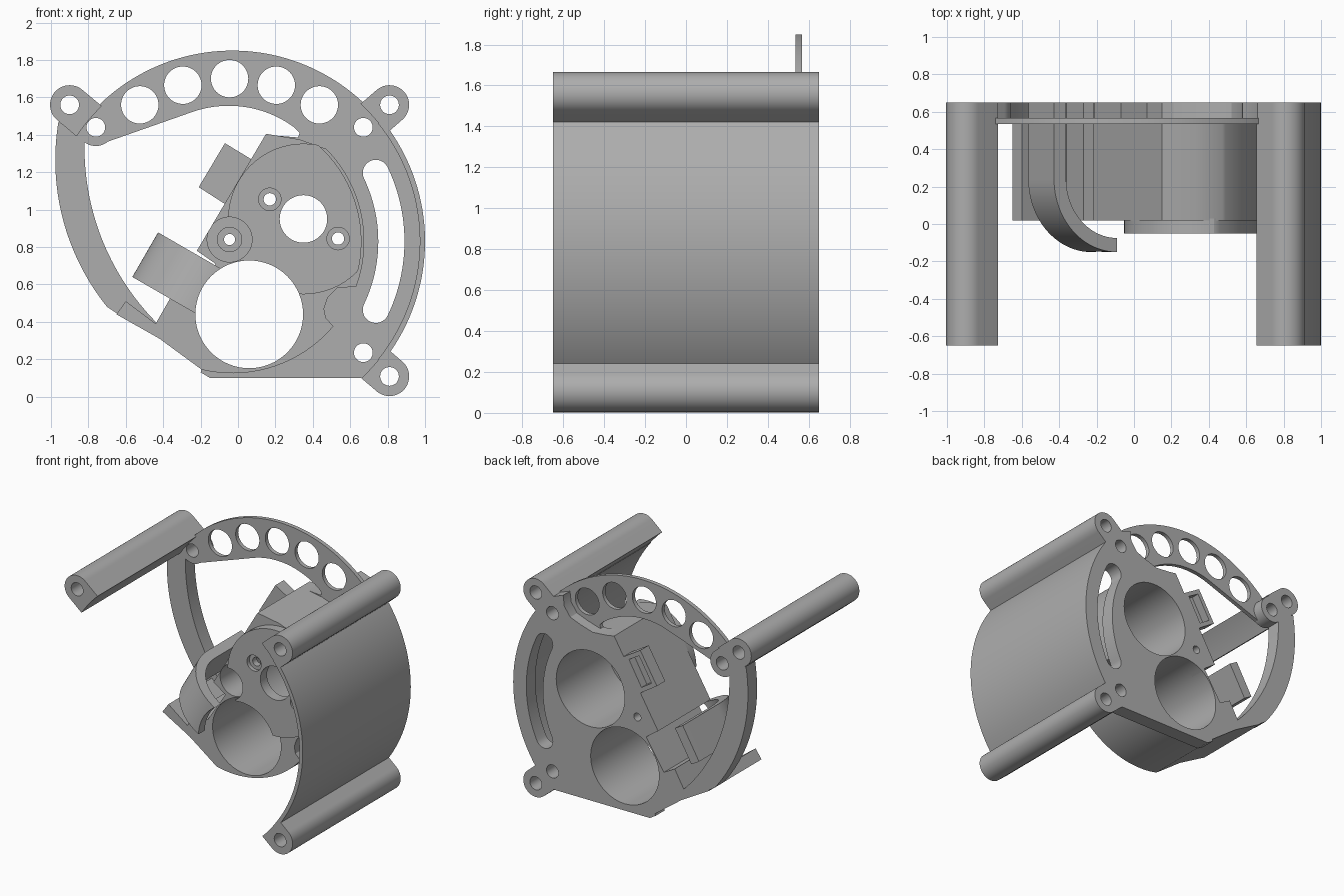
import bpy, bmesh, math
from math import cos, sin, radians, atan2, degrees

cube = bpy.data.objects.get("Cube")
if cube:
    bpy.data.objects.remove(cube, do_unlink=True)

grey = bpy.data.materials.new("plain grey")
grey.use_nodes = True
TONE = (0.42, 0.42, 0.42, 1)
grey.diffuse_color = TONE
grey.node_tree.nodes["Principled BSDF"].inputs["Base Color"].default_value = TONE

RING = (-0.03, 0.83)      # centre of the round housing in x, z
BACK = 0.65
PLATE = 0.54
parts = []


def arc(c, r, a0, a1, n=32):
    """Points on an arc, angles in degrees."""
    return [(c[0] + r * cos(radians(a0 + (a1 - a0) * i / n)),
             c[1] + r * sin(radians(a0 + (a1 - a0) * i / n))) for i in range(n + 1)]


def circle(c, r, n=64):
    return arc(c, r, 0, 360, n)[:-1]


def arc_through(p, q, s, n=32):
    """Arc from p to s passing through q."""
    (ax, ay), (bx, by), (cx, cy) = p, q, s
    d = 2 * (ax * (by - cy) + bx * (cy - ay) + cx * (ay - by))
    a, b, c = ax * ax + ay * ay, bx * bx + by * by, cx * cx + cy * cy
    o = ((a * (by - cy) + b * (cy - ay) + c * (ay - by)) / d,
         (a * (cx - bx) + b * (ax - cx) + c * (bx - ax)) / d)
    a0 = degrees(atan2(ay - o[1], ax - o[0]))
    a1 = degrees(atan2(cy - o[1], cx - o[0]))
    a1 = a0 + (a1 - a0 + 180) % 360 - 180
    return arc(o, math.dist(o, p), a0, a1, n)


def capsule(p, q, r):
    a = degrees(atan2(q[1] - p[1], q[0] - p[0]))
    return arc(p, r, a + 90, a + 270) + arc(q, r, a - 90, a + 90)


def solid(name, points, vector):
    bm = bmesh.new()
    face = bm.faces.new([bm.verts.new(p) for p in points])
    out = bmesh.ops.extrude_face_region(bm, geom=[face])
    moved = [v for v in out["geom"] if isinstance(v, bmesh.types.BMVert)]
    bmesh.ops.translate(bm, vec=vector, verts=moved)
    bmesh.ops.recalc_face_normals(bm, faces=bm.faces)
    mesh = bpy.data.meshes.new(name)
    bm.to_mesh(mesh)
    bm.free()
    mesh.materials.append(grey)
    obj = bpy.data.objects.new(name, mesh)
    bpy.context.collection.objects.link(obj)
    parts.append(obj)
    return obj


def prism(name, outline, y0, y1):
    """Extrude an x, z outline along y."""
    return solid(name, [(x, y0, z) for x, z in outline], (0, y1 - y0, 0))


def carve(obj, outline, y0=-0.9, y1=0.9, operation='DIFFERENCE'):
    cutter = prism("cutter", outline, y0, y1)
    parts.remove(cutter)
    cutter.hide_render = True
    mod = obj.modifiers.new("carve", 'BOOLEAN')
    mod.operation, mod.solver, mod.object = operation, 'EXACT', cutter
    bpy.context.view_layer.objects.active = obj
    bpy.ops.object.modifier_apply(modifier=mod.name)
    bpy.data.objects.remove(cutter, do_unlink=True)


LOWER_BORE = circle((0.06, 0.44), 0.288)
UPPER = (0.35, 0.95)
PIVOT = (-0.045, 0.84)
EARS = {"upper_right": (-0.9, 1.56), "upper_left": (0.81, 1.56), "lower_left": (0.81, 0.108)}
LUGS = {"upper_right": (-0.76, 1.44), "upper_left": (0.67, 1.44), "lower_left": (0.67, 0.235)}

# Deep body that holds both bores
body = prism("bore_body",
             arc(RING, 0.705, 44.5, -20) + [(0.53, 0.58), (0.48, 0.53), (0.46, 0.47), (0.47, 0.42)]
             + arc(RING, 0.705, -40, -103.5)
             + [(-0.42, 0.31), (-0.65, 0.44), (-0.6, 0.51), (-0.44, 0.39), (-0.36, 0.53),
                (-0.27, 0.48), (-0.12, 0.71), (-0.22, 0.78), (0.15, 1.405), (0.33, 1.375)],
             0.02, BACK)
# Round front cap over the upper bore, trimmed to the clearance circle
cap = prism("bore_cap", circle(UPPER, 0.403), -0.05, 0.03)
carve(cap, circle(RING, 0.69, 96), operation='INTERSECT')
# Back plate with curved slot
plate = prism("back_plate",
              [(-0.2, 0.13), (-0.15, 0.1), (0.66, 0.1)] + arc(RING, 1.02, -46, 46, 64)
              + [(0.58, 1.6), (0.57, 1.52), (0.52, 1.45), (0.43, 1.415), (0.33, 1.385),
                 (0.15, 1.4), (-0.1, 0.98), (-0.1, 0.4)], PLATE, BACK)
carve(plate, arc(RING, 0.92, -25.5, 25.5) + arc((0.737, 1.196), 0.07, 25.5, 205.5, 16)[1:-1]
      + arc(RING, 0.78, 25.5, -25.5) + arc((0.737, 0.464), 0.07, 154.5, 334.5, 16)[1:-1])

for part in (body, plate, cap):
    carve(part, LOWER_BORE)
for part in (body, plate):
    carve(part, circle(UPPER, 0.288))
# Shaft and screw holes in the cap
carve(cap, circle(UPPER, 0.127))
for c in ((0.17, 1.055), (0.535, 0.845)):
    carve(cap, circle(c, 0.033, 24))
    carve(cap, circle(c, 0.06, 32), -0.1, -0.02)
# Pivot recess
for part in (body, cap):
    carve(part, circle(PIVOT, 0.12), -0.1, 0.4)
for part in (body, plate):
    carve(part, circle(PIVOT, 0.03, 24))
carve(body, circle(PIVOT, 0.065, 32), 0.3, 0.45)

# Thin arched band with five round windows
band = prism("arched_band",
             arc(RING, 1.02, 42, 145, 80) + [(-0.72, 1.355)]
             + arc_through((-0.25, 1.52), (-0.05, 1.555), (0.3, 1.44))
             + [(0.33, 1.41), (0.32, 1.385), (0.65, 1.38)], 0.535, 0.567)
for c in ((-0.525, 1.56), (-0.295, 1.665), (-0.045, 1.7), (0.205, 1.665), (0.435, 1.56)):
    carve(band, circle(c, 0.1, 48))

# Curved side arm
arm = prism("side_arm",
            arc_through((-0.96, 1.47), (-0.944, 0.98), (-0.7, 0.48)) + [(-0.64, 0.44), (-0.44, 0.385)]
            + arc_through((-0.44, 0.4), (-0.757, 0.925), (-0.82, 1.38)), PLATE, BACK)

# Full-length posts, with lugs on the back plate
for side, c in EARS.items():
    a = atan2(c[1] - RING[1], c[0] - RING[0])
    half = degrees(0.105)
    post = prism(side + "_post", arc(c, 0.105, degrees(a) - 90, degrees(a) + 90)
                 + arc(RING, 1.005, degrees(a) + half, degrees(a) - half, 12), -BACK, BACK)
    carve(post, circle(c, 0.05, 32))
    lug = prism(side + "_lug", capsule(c, LUGS[side], 0.1), PLATE, BACK)
    for part in (lug, plate, band, arm):
        for hole in (c, LUGS[side]):
            carve(part, circle(hole, 0.05, 32))

# Curved outer wall between the two left posts
prism("outer_wall", arc(RING, 1.03, -39, 39, 64) + arc(RING, 1.002, 39, -39, 64), -BACK, BACK)

# Bent guide strap, swept across a tilted width
ux, uz = cos(radians(-30)), sin(radians(-30))
bend = [(0, BACK)] + arc((0.39, 0.24), 0.39, 180, 270) + arc((0.39, 0.24), 0.315, 270, 180) + [(0.075, BACK)]
strap = solid("guide_strap", [(-0.565 + u * ux, y, 0.64 + u * uz) for u, y in bend],
              (-uz * 0.275, 0, ux * 0.275))
carve(strap, LOWER_BORE)

# Small open tray on the sloping side
tray = prism("side_tray", [(-0.07, 1.355), (-0.21, 1.12), (-0.07, 1.03), (0.07, 1.27)], 0.55, BACK)
carve(tray, [(-0.06, 1.31), (-0.165, 1.13), (-0.08, 1.075), (0.025, 1.26)], 0.585, 0.9)

for obj in parts:
    bpy.ops.object.select_all(action='DESELECT')
    obj.select_set(True)
    bpy.context.view_layer.objects.active = obj
    bpy.ops.object.shade_smooth_by_angle(angle=radians(30))
